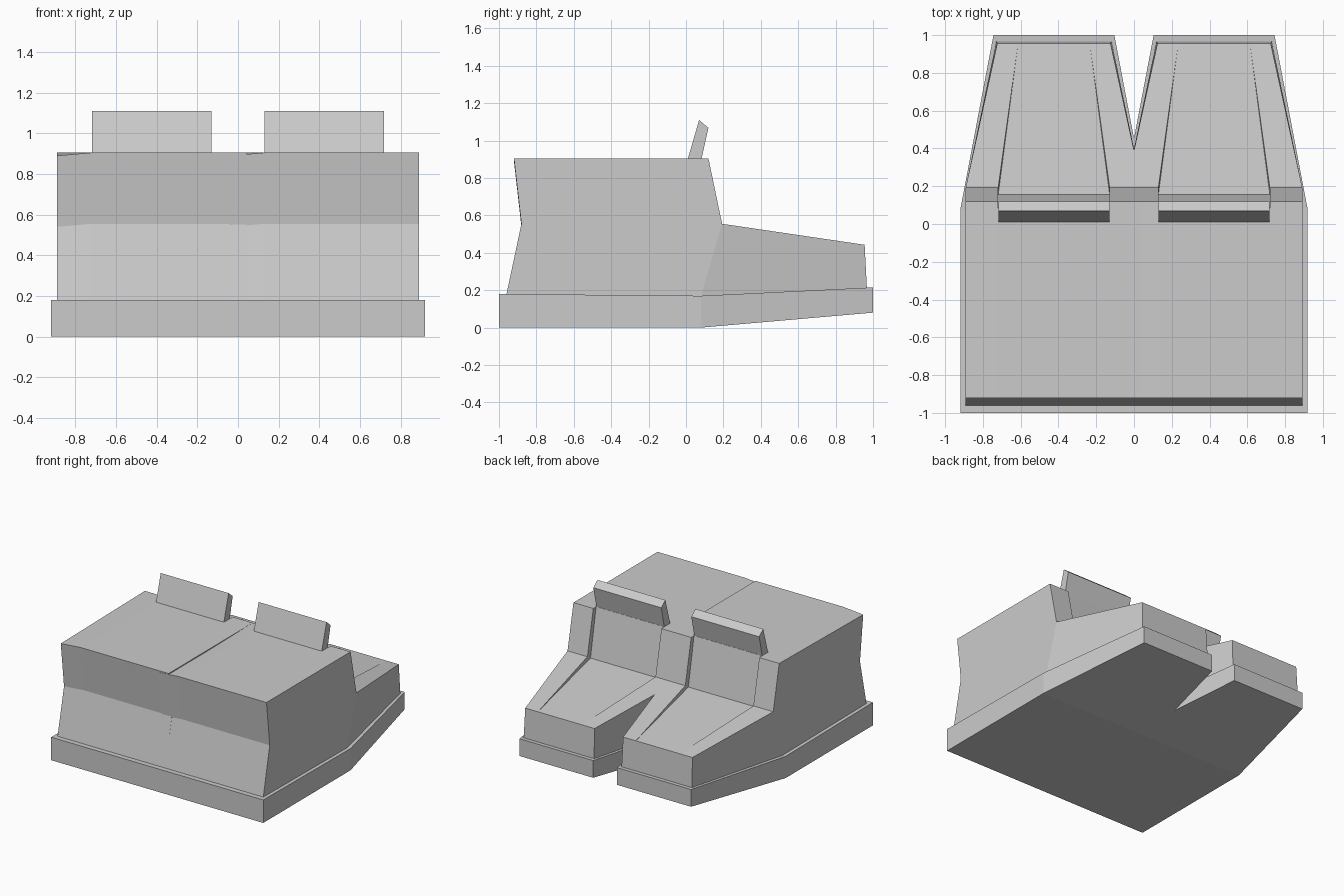
import bpy, bmesh

if "Cube" in bpy.data.objects:
    bpy.data.objects.remove(bpy.data.objects["Cube"])


def finish(bm, name, center_x):
    bmesh.ops.remove_doubles(bm, verts=bm.verts, dist=0.0005)
    bmesh.ops.recalc_face_normals(bm, faces=bm.faces)
    mesh = bpy.data.meshes.new(name)
    bm.to_mesh(mesh)
    bm.free()
    obj = bpy.data.objects.new(name, mesh)
    obj.location.x = center_x
    bpy.context.collection.objects.link(obj)


def bridge_columns(bm, columns, cap_faces):
    """Join matching side profiles from left to right and close both ends."""
    rows = [[bm.verts.new(p) for p in col] for col in columns]
    n = len(rows[0])
    for a, b in zip(rows, rows[1:]):
        for i in range(n):
            j = (i + 1) % n
            pts = (a[i], a[j], b[j], b[i])
            if len({tuple(round(c, 4) for c in v.co) for v in pts}) > 2:
                bm.faces.new(pts)
    for row in (rows[0], rows[-1]):
        for cap in cap_faces:
            bm.faces.new([row[i] for i in cap])


def column(profile, widths, sign):
    return [(sign * w, y, z) for (y, z), w in zip(profile, widths)]


def sole(name, cx):
    profile = [(-1, 0), (-1, 0.18), (0.08, 0.17), (1, 0.215), (1, 0.08), (0.08, 0)]
    widths = [0.495, 0.495, 0.495, 0.32, 0.32, 0.495]
    bm = bmesh.new()
    bridge_columns(bm, [column(profile, widths, s) for s in (-1, 1)],
                   [(0, 1, 2, 5), (2, 3, 4, 5)])
    finish(bm, name, cx)


def upper(name, cx):
    # heel bottom, heel waist, heel top, ankle front, crease, toe top, toe bottom, bend
    profile = [(-0.96, 0.178), (-0.88, 0.555), (-0.92, 0.905), (0.12, 0.905),
               (0.193, 0.555), (0.955, 0.443), (0.967, 0.213), (0.08, 0.17)]
    outer = [0.467] * 5 + [0.3, 0.305, 0.467]
    inner = [0.295] * 5 + [0.19, 0.19, 0.295]
    # the laced panel between the flaps sits slightly deeper
    recess = list(profile)
    recess[3], recess[4] = (0.085, 0.905), (0.155, 0.53)
    cols = [column(profile, outer, -1), column(profile, inner, -1),
            column(recess, inner, -1), column(recess, inner, 1),
            column(profile, inner, 1), column(profile, outer, 1)]
    # slight sag on the left heel edge
    for i, drop in ((1, 0.015), (2, 0.015)):
        x, y, z = cols[0][i]
        cols[0][i] = (x, y, z - drop)
    bm = bmesh.new()
    bridge_columns(bm, cols, [(0, 1, 2, 3, 4, 7), (4, 5, 6, 7)])
    finish(bm, name, cx)


def tongue(name, cx):
    profile = [(0.01, 0.903), (0.07, 1.11), (0.12, 1.068), (0.083, 0.903)]
    bm = bmesh.new()
    bridge_columns(bm, [column(profile, [0.294] * 4, s) for s in (-1, 1)],
                   [(0, 1, 2, 3)])
    finish(bm, name, cx)


# The pair of shoes, side by side
for side, cx in (("left", -0.424), ("right", 0.424)):
    sole(side + "_sole", cx)
    upper(side + "_upper", cx)
    tongue(side + "_tongue", cx)
